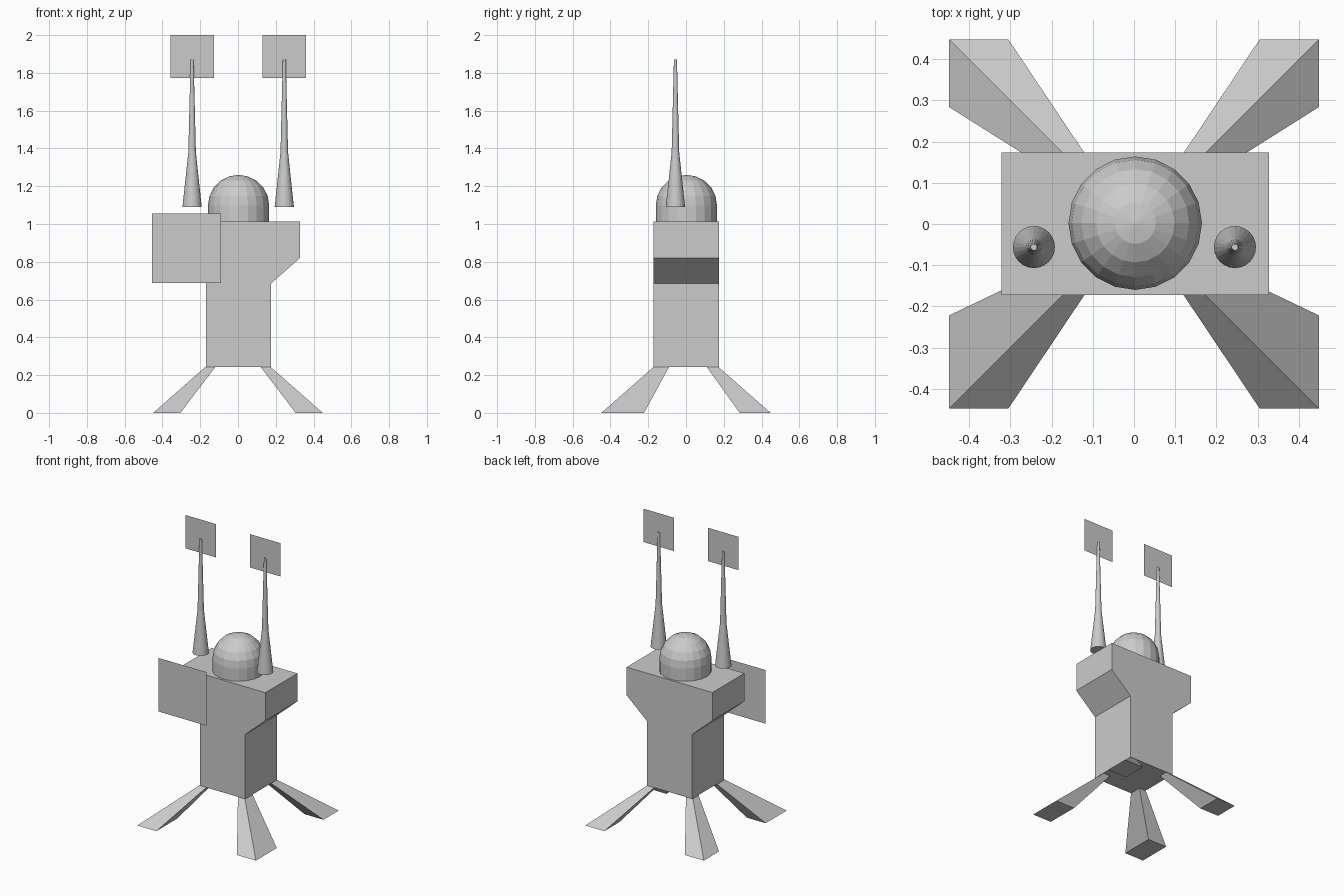
import bpy, bmesh, math

cube = bpy.data.objects.get("Cube")
if cube:
    bpy.data.objects.remove(cube)

grey = bpy.data.materials.new("plain_grey")
grey.use_nodes = True
colour = (0.6, 0.6, 0.6, 1)
grey.diffuse_color = colour
grey.node_tree.nodes["Principled BSDF"].inputs["Base Color"].default_value = colour


def add_part(name, bm):
    if any(len(e.link_faces) > 1 for e in bm.edges):
        bmesh.ops.recalc_face_normals(bm, faces=bm.faces)
    mesh = bpy.data.meshes.new(name)
    bm.to_mesh(mesh)
    bm.free()
    mesh.materials.append(grey)
    obj = bpy.data.objects.new(name, mesh)
    bpy.context.collection.objects.link(obj)
    return obj


def loft(name, loops, cap_start=True, cap_end=True):
    """Skin matching closed loops of points and cap the ends."""
    bm = bmesh.new()
    rings = [[bm.verts.new(p) for p in loop] for loop in loops]
    n = len(rings[0])
    for a, b in zip(rings, rings[1:]):
        for i in range(n):
            j = (i + 1) % n
            bm.faces.new((a[i], a[j], b[j], b[i]))
    if cap_start:
        bm.faces.new(rings[0][::-1])
    if cap_end:
        bm.faces.new(rings[-1])
    return add_part(name, bm)


def ring(x, y, z, radius, sides):
    steps = [math.tau * i / sides for i in range(sides)]
    return [(x + radius * math.cos(a), y + radius * math.sin(a), z) for a in steps]


def rect(x0, x1, y0, y1, z):
    return [(x0, y0, z), (x1, y0, z), (x1, y1, z), (x0, y1, z)]


def plate(name, x0, x1, z0, z1, y):
    bm = bmesh.new()
    corners = [(x0, y, z0), (x1, y, z0), (x1, y, z1), (x0, y, z1)]
    bm.faces.new([bm.verts.new(p) for p in corners])
    return add_part(name, bm)


# Body: symmetric T-shaped profile with sloping shoulders
half = [(0.172, 0.243), (0.172, 0.685), (0.325, 0.82), (0.325, 1.012)]
profile = half + [(-x, z) for x, z in reversed(half)]
loft("body", [[(x + 0.003, y, z) for x, z in profile] for y in (-0.172, 0.174)])

# Domed head: short cylinder topped by a half sphere
RADIUS, CENTRE, SIDES, BANDS = 0.162, 1.098, 20, 5
head = [ring(0.003, 0.002, z, RADIUS, SIDES) for z in (1.012, CENTRE)]
for i in range(1, BANDS):
    a = math.pi / 2 * i / BANDS
    head.append(ring(0.003, 0.002, CENTRE + RADIUS * math.sin(a),
                     RADIUS * math.cos(a), SIDES))
head.append(ring(0.003, 0.002, CENTRE + RADIUS, 0.001, SIDES))
loft("head_dome", head)

# Tapered antennae with flat square panels at their tips
for side, x in (("right", -0.243), ("left", 0.245)):
    spec = [(1.09, 0.051), (1.38, 0.02), (1.87, 0.008)]
    loft(side + "_antenna", [ring(x, -0.056, z, r, 24) for z, r in spec])
    plate(side + "_antenna_panel", x - 0.115, x + 0.115, 1.772, 2.0, -0.056)

# Flat square panel in front of the right shoulder
plate("shoulder_panel", -0.456, -0.09, 0.688, 1.055, -0.21)

# Four splayed legs, the front pair broader from front to back
for fb, sy, top_in, foot_in in (("front", -1, 0.09, 0.222), ("rear", 1, 0.11, 0.284)):
    for lr, sx in (("left", 1), ("right", -1)):
        loft(f"{fb}_{lr}_leg", [
            rect(sx * 0.305, sx * 0.449, sy * foot_in, sy * 0.448, 0),
            rect(sx * 0.12, sx * 0.173, sy * top_in, sy * 0.172, 0.243)])
